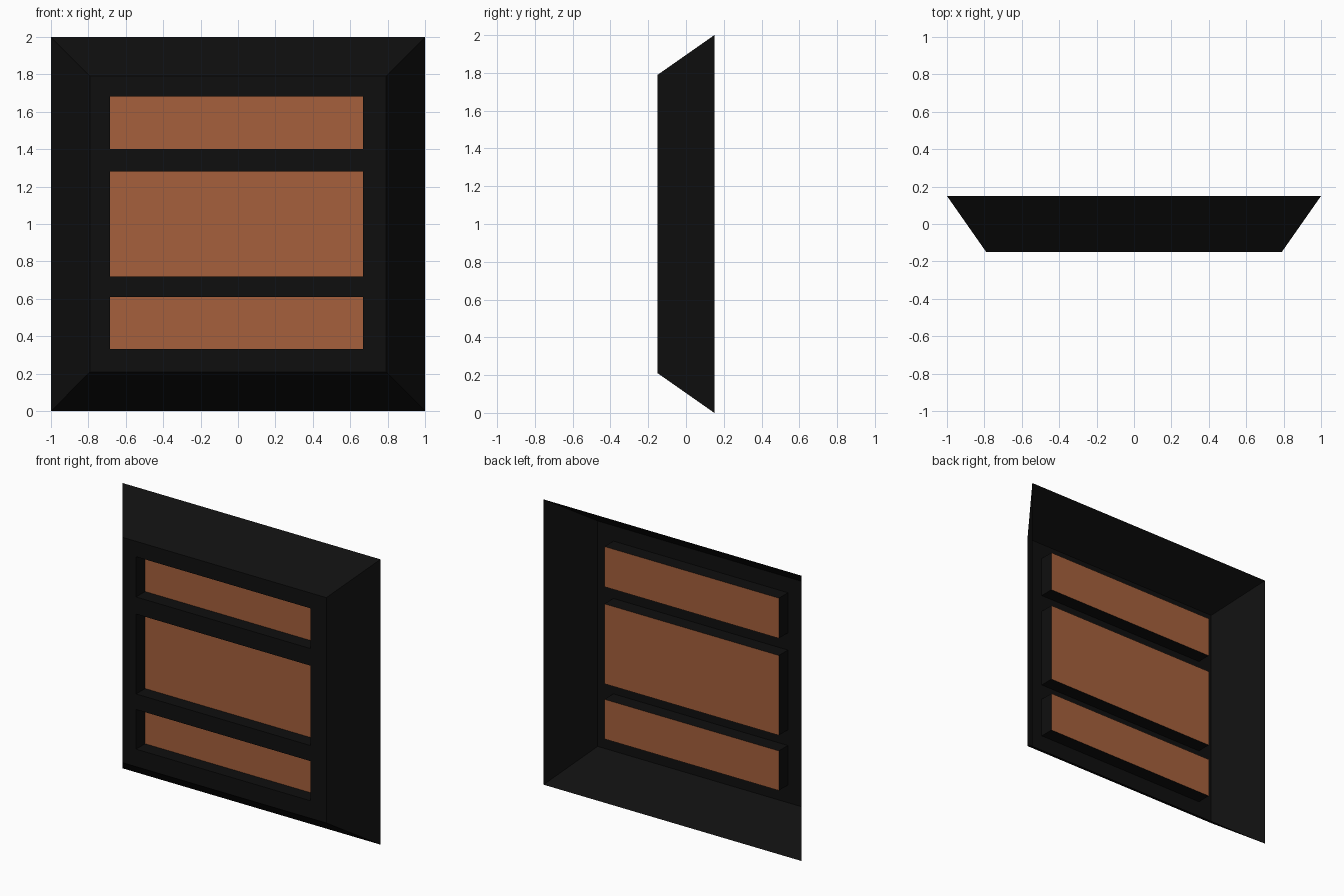
import bpy, bmesh
from mathutils import Vector

if "Cube" in bpy.data.objects:
    bpy.data.objects.remove(bpy.data.objects["Cube"])


def flat_material(name, rgb):
    m = bpy.data.materials.new(name)
    m.diffuse_color = (*rgb, 1.0)
    m.use_nodes = True
    m.node_tree.nodes["Principled BSDF"].inputs["Base Color"].default_value = m.diffuse_color
    return m


black = flat_material("black", (0.0048, 0.0048, 0.0048))
orange = flat_material("burnt orange", (0.38, 0.118, 0.045))

FRONT, BACK, PANEL = -0.15, 0.15, -0.05
xs = [-0.79, -0.685, 0.668, 0.79]
zs = [0.21, 0.333, 0.611, 0.72, 1.28, 1.40, 1.682, 1.79]

bm = bmesh.new()

# front plate: grid cut along the edges of the three slots
grid = [[bm.verts.new((x, FRONT, z)) for x in xs] for z in zs]
slots = []
for j in range(len(zs) - 1):
    for i in range(len(xs) - 1):
        f = bm.faces.new((grid[j][i], grid[j][i + 1],
                          grid[j + 1][i + 1], grid[j + 1][i]))
        if i == 1 and j % 2 == 1:
            slots.append(f)

# sloping sides: rim flared out to the open back
rim = [e for e in bm.edges if e.is_boundary]
ext = bmesh.ops.extrude_edge_only(bm, edges=rim)["geom"]
for v in (g for g in ext if isinstance(g, bmesh.types.BMVert)):
    v.co = Vector((v.co.x / 0.79, BACK, 1 + (v.co.z - 1) / 0.79))

# recessed coloured panels
pushed = bmesh.ops.extrude_discrete_faces(bm, faces=slots)["faces"]
for f in pushed:
    f.material_index = 1
    for v in f.verts:
        v.co.y = PANEL

bmesh.ops.recalc_face_normals(bm, faces=bm.faces)
# the shell is open at the back, so make sure the panels face forward
if pushed[0].normal.y > 0:
    bmesh.ops.reverse_faces(bm, faces=bm.faces)

mesh = bpy.data.meshes.new("panel_frame")
bm.to_mesh(mesh)
bm.free()
mesh.materials.append(black)
mesh.materials.append(orange)
obj = bpy.data.objects.new("panel_frame", mesh)
bpy.context.collection.objects.link(obj)
